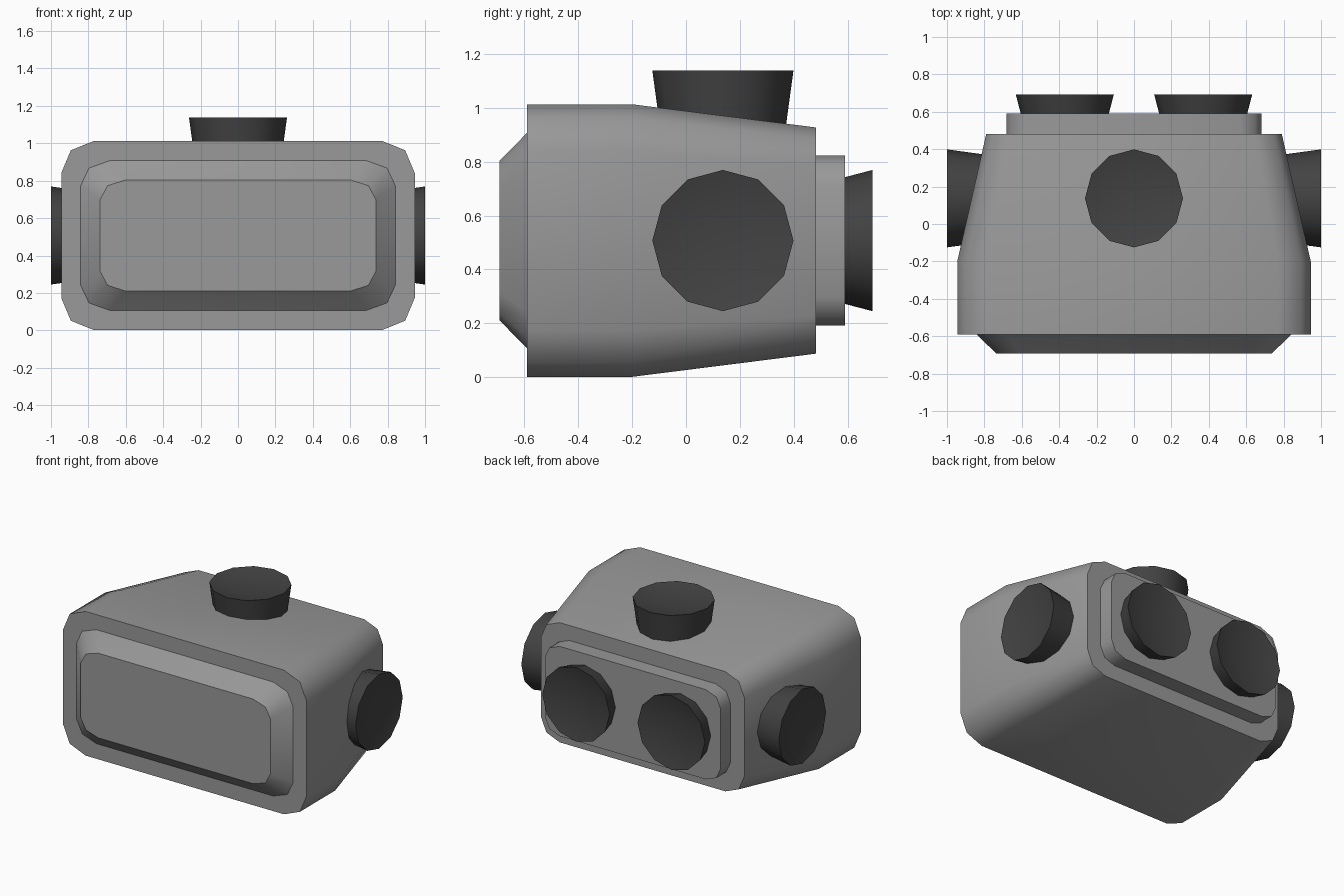
import bpy, bmesh, math
from mathutils import Matrix, Vector

if "Cube" in bpy.data.objects:
    bpy.data.objects.remove(bpy.data.objects["Cube"])


def material(name, value):
    m = bpy.data.materials.new(name)
    m.diffuse_color = (value, value, value, 1)
    m.use_nodes = True
    m.node_tree.nodes["Principled BSDF"].inputs["Base Color"].default_value = m.diffuse_color
    return m


grey = material("mid grey", 0.32)
dark = material("dark grey", 0.055)


def loft(name, rings, sharp, mat, matrix=Matrix()):
    """Skin equal-length rings, cap both ends; rings listed in sharp get hard edges."""
    bm = bmesh.new()
    loops = [[bm.verts.new(p) for p in r] for r in rings]
    n = len(loops[0])
    for a, b in zip(loops, loops[1:]):
        for i in range(n):
            j = (i + 1) % n
            bm.faces.new((a[i], a[j], b[j], b[i]))
    bm.faces.new(loops[0][::-1])
    bm.faces.new(loops[-1])
    for f in bm.faces:
        f.smooth = True
    for k in sharp:
        for i in range(n):
            bm.edges.get((loops[k][i], loops[k][(i + 1) % n])).smooth = False
    bmesh.ops.recalc_face_normals(bm, faces=bm.faces)
    bm.transform(matrix)
    me = bpy.data.meshes.new(name)
    bm.to_mesh(me)
    bm.free()
    me.materials.append(mat)
    ob = bpy.data.objects.new(name, me)
    bpy.context.collection.objects.link(ob)
    return ob


def section(y, hx, hz, rx, rz, zc=0.507):
    """Rectangle with two-segment rounded corners in the plane y."""
    pts = []
    for q, (sx, sz) in enumerate(((1, 1), (-1, 1), (-1, -1), (1, -1))):
        for k in range(3):
            a = math.radians(90 * q + 45 * k)
            pts.append((sx * (hx - rx) + rx * math.cos(a), y,
                        zc + sz * (hz - rz) + rz * math.sin(a)))
    return pts


# Body: raised front panel, shoulder, tapered box, stepped back plate
loft("body", [
    section(-0.692, 0.737, 0.297, 0.135, 0.105),
    section(-0.59, 0.842, 0.40, 0.155, 0.135),
    section(-0.59, 0.945, 0.506, 0.175, 0.172),
    section(-0.20, 0.945, 0.506, 0.175, 0.172),
    section(0.482, 0.79, 0.42, 0.146, 0.143),
    section(0.482, 0.682, 0.315, 0.115, 0.105),
    section(0.59, 0.682, 0.315, 0.115, 0.105),
], (0, 1, 2, 4, 5, 6), grey)


# Knobs: flared twelve-sided plugs with a shallow dished face
def knob(name, tip, axis, length, base_radius):
    profile = [(base_radius, -length), (0.262, 0), (0.215, -0.012), (0.10, -0.028)]
    rings = [[(r * math.cos(i * math.pi / 6), r * math.sin(i * math.pi / 6), z)
              for i in range(12)] for r, z in profile]
    rot = Vector(axis).to_track_quat('Z', 'Y').to_matrix().to_4x4()
    loft(name, rings, (0, 1), dark, Matrix.Translation(tip) @ rot)


knob("top_knob", (0, 0.137, 1.138), (0, 0, 1), 0.22, 0.232)
for side, s in (("right", 1), ("left", -1)):
    knob(side + "_side_knob", (s * 1.0, 0.137, 0.507), (s, 0, 0), 0.22, 0.232)
    knob(side + "_back_knob", (s * 0.37, 0.692, 0.507), (0, 1, 0), 0.115, 0.232)
